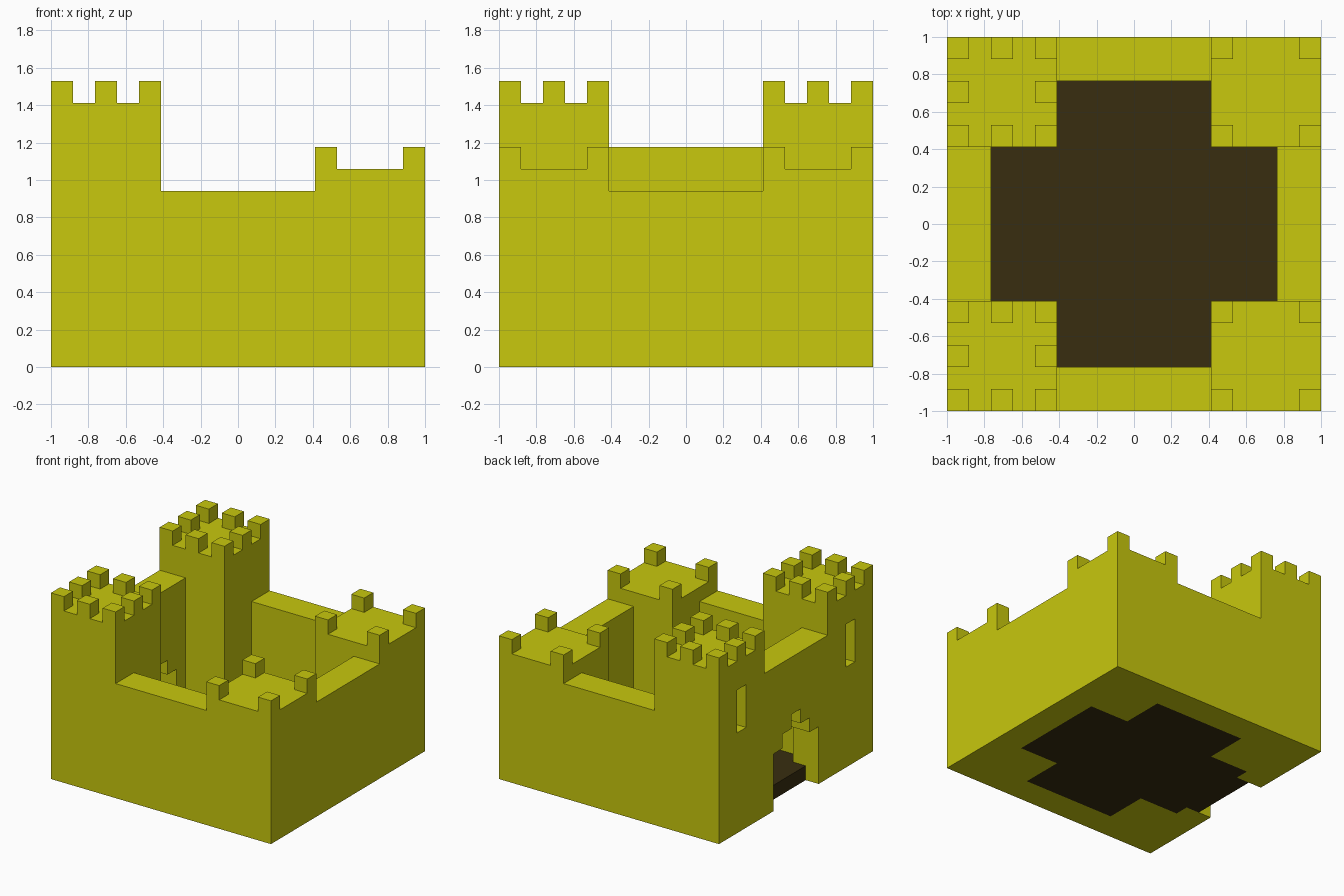
import bpy, bmesh
from mathutils import Vector

cube = bpy.data.objects.get("Cube")
if cube:
    bpy.data.objects.remove(cube, do_unlink=True)

U = 2 / 34          # building unit: the castle is 34 units wide
HALF = 17


def material(name, rgb):
    m = bpy.data.materials.new(name)
    m.diffuse_color = (*rgb, 1)
    m.use_nodes = True
    bsdf = next(n for n in m.node_tree.nodes if n.type == 'BSDF_PRINCIPLED')
    bsdf.inputs["Base Color"].default_value = (*rgb, 1)
    bsdf.inputs["Roughness"].default_value = 0.9
    return m


STONE = material("yellow_stone", (0.58, 0.58, 0.004))
EARTH = material("dark_earth", (0.040, 0.027, 0.005))


def finish(name, bm, mat):
    bmesh.ops.recalc_face_normals(bm, faces=bm.faces)
    mesh = bpy.data.meshes.new(name)
    bm.to_mesh(mesh)
    bm.free()
    mesh.materials.append(mat)
    obj = bpy.data.objects.new(name, mesh)
    bpy.context.collection.objects.link(obj)
    return obj


def boxes(name, spans, mat=STONE):
    """One object from boxes given as (low corner, high corner) in units."""
    bm = bmesh.new()
    for lo, hi in spans:
        lo, hi = Vector(lo) * U, Vector(hi) * U
        verts = bmesh.ops.create_cube(bm, size=1)["verts"]
        for v in verts:
            v.co = Vector([(lo[i] + hi[i]) / 2 + v.co[i] * (hi[i] - lo[i]) for i in range(3)])
    return finish(name, bm, mat)


def prism(name, outline, offset, mat):
    """Extrude a closed outline (in units) along an offset."""
    bm = bmesh.new()
    face = bm.faces.new([bm.verts.new(Vector(p) * U) for p in outline])
    out = bmesh.ops.extrude_face_region(bm, geom=[face])["geom"]
    top = [v for v in out if isinstance(v, bmesh.types.BMVert)]
    bmesh.ops.translate(bm, verts=top, vec=Vector(offset) * U)
    return finish(name, bm, mat)


def cut(obj, cutter):
    cutter.hide_render = True
    mod = obj.modifiers.new("cut", 'BOOLEAN')
    mod.operation, mod.object, mod.solver = 'DIFFERENCE', cutter, 'EXACT'
    bpy.context.view_layer.objects.active = obj
    bpy.ops.object.modifier_apply(modifier=mod.name)
    bpy.data.objects.remove(cutter, do_unlink=True)


# Corner towers: tall pair on the gate side, low pair opposite
for side, sy in (("front", -1), ("back", 1)):
    for kind, x0, height, steps in (("tall", -HALF, 24, (0, 4, 8)), ("low", 7, 18, (0, 8))):
        y0 = -HALF if sy < 0 else 7
        name = f"{side}_{kind}_tower"
        tower = boxes(name, [((x0, y0, 0), (x0 + 10, y0 + 10, height))])
        # Merlons round the rim
        boxes(name + "_merlons",
              [((x0 + i, y0 + j, height), (x0 + i + 2, y0 + j + 2, height + 2))
               for i in steps for j in steps if (i, j) != (4, 4)])
        # Narrow window niche on the gate side
        if kind == "tall":
            ya, yb = sorted((sy * 11, sy * 13))
            cut(tower, boxes("window_cutter", [((-HALF - 1, ya, 14), (-HALF + 2, yb, 20))]))

# Plain walls
boxes("front_wall", [((-7, -17, 0), (7, -13, 16))])
boxes("back_wall", [((-7, 13, 0), (7, 17, 16))])
boxes("side_wall", [((13, -7, 0), (17, 7, 16))])

# Gate wall with a stepped arch
half_arch = [(7, 20), (7, 0), (5, 0), (5, 8), (3, 8), (3, 10), (1, 10), (1, 12)]
outline = half_arch + [(-y, z) for y, z in reversed(half_arch)]
prism("gate_wall", [(-17, y, z) for y, z in outline], (4, 0, 0), STONE)

# Courtyard floor: a cross with a tongue running into the gate
half_floor = [(-15, 5), (-13, 5), (-13, 7), (-7, 7), (-7, 13), (7, 13), (7, 7), (13, 7)]
outline = half_floor + [(x, -y) for x, y in reversed(half_floor)]
prism("courtyard_floor", [(x, y, 0) for x, y in outline], (0, 0, 2), EARTH)
